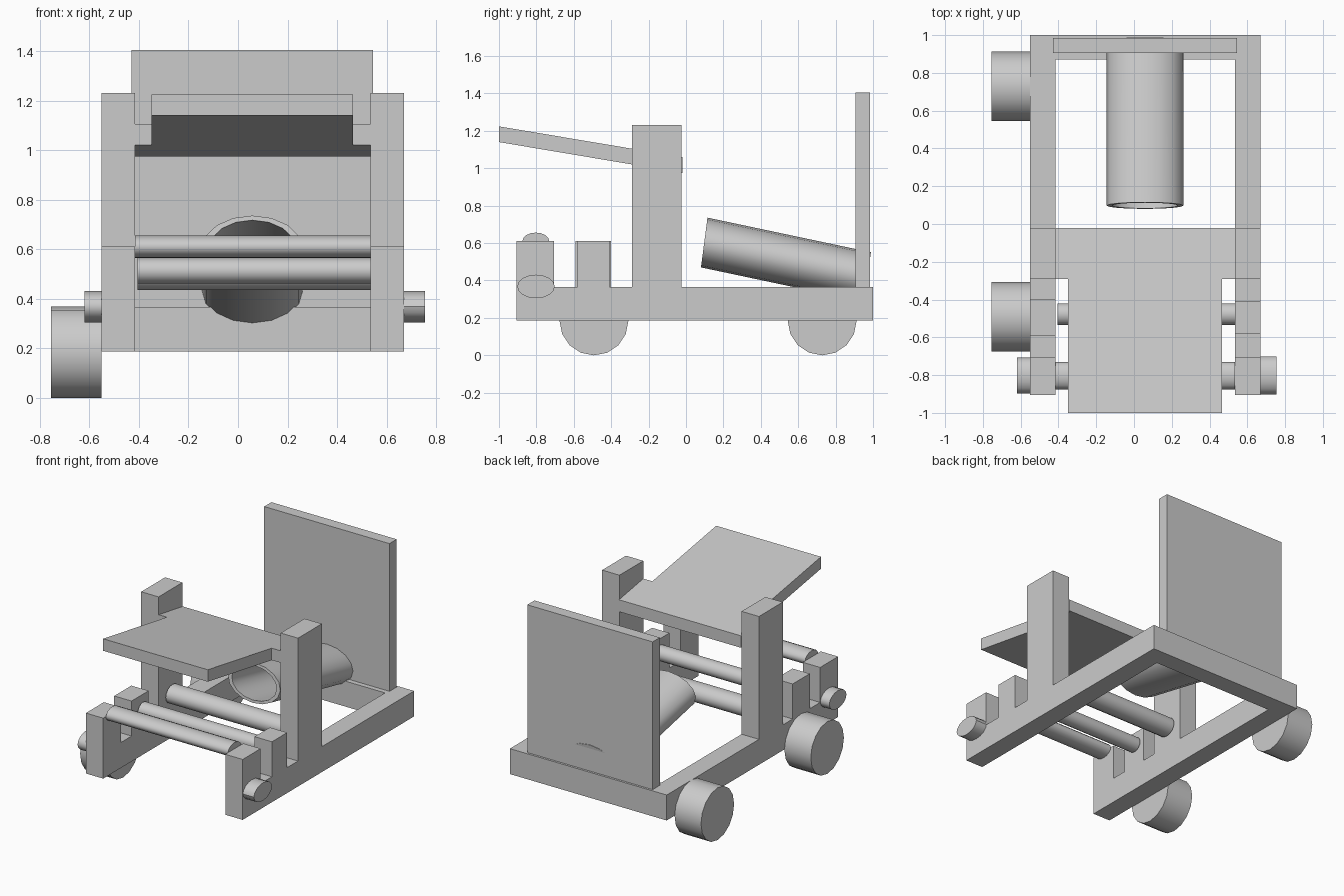
import bpy, bmesh, math
from mathutils import Vector

cube = bpy.data.objects.get("Cube")
if cube:
    bpy.data.objects.remove(cube, do_unlink=True)

grey = bpy.data.materials.new("plain grey")
grey.use_nodes = True
grey.diffuse_color = (0.6, 0.6, 0.6, 1)
grey.node_tree.nodes["Principled BSDF"].inputs["Base Color"].default_value = (0.6, 0.6, 0.6, 1)


def finish(name, bm, smooth=False):
    bmesh.ops.recalc_face_normals(bm, faces=bm.faces)
    mesh = bpy.data.meshes.new(name)
    bm.to_mesh(mesh)
    bm.free()
    mesh.materials.append(grey)
    obj = bpy.data.objects.new(name, mesh)
    bpy.context.collection.objects.link(obj)
    if smooth:
        bpy.ops.object.select_all(action="DESELECT")
        obj.select_set(True)
        bpy.context.view_layer.objects.active = obj
        bpy.ops.object.shade_smooth_by_angle(angle=math.radians(35))
    return obj


def prism(name, outline, z, height, slope=0.0):
    """Extrude a plan outline upward; slope tilts it along y."""
    bm = bmesh.new()
    face = bm.faces.new([bm.verts.new((x, y, z + slope * y)) for x, y in outline])
    up = bmesh.ops.extrude_face_region(bm, geom=[face])["geom"]
    bmesh.ops.translate(bm, vec=(0, 0, height),
                        verts=[g for g in up if isinstance(g, bmesh.types.BMVert)])
    return finish(name, bm)


def box(name, x0, x1, y0, y1, z0, z1):
    return prism(name, [(x0, y0), (x1, y0), (x1, y1), (x0, y1)], z0, z1 - z0)


def rod(name, start, end, u, v, sides=16, bore=0.0):
    """Elliptical cylinder with half-axes u and v; bore hollows the start."""
    start, end, u, v = map(Vector, (start, end, u, v))
    bm = bmesh.new()

    def ring(c, s):
        turns = [2 * math.pi * i / sides for i in range(sides)]
        return [bm.verts.new(c + s * (u * math.cos(a) + v * math.sin(a))) for a in turns]

    rings = [ring(end, 1), ring(start, 1)]
    if bore:
        rings += [ring(start, bore), ring(start.lerp(end, 0.95), bore)]
    for a, b in zip(rings, rings[1:]):
        for i in range(sides):
            j = (i + 1) % sides
            bm.faces.new((a[i], a[j], b[j], b[i]))
    bm.faces.new(rings[0])
    bm.faces.new(rings[-1])
    return finish(name, bm, smooth=True)


# U-shaped base frame, open at the front
OUT_R, IN_R, IN_L, OUT_L = -0.55, -0.415, 0.535, 0.67
FRONT, BASE, DECK = -0.905, 0.187, 0.366
prism("base_frame", [(OUT_R, FRONT), (IN_R, FRONT), (IN_R, 0.87), (IN_L, 0.87),
                     (IN_L, FRONT), (OUT_L, FRONT), (OUT_L, 1), (OUT_R, 1)],
      BASE, DECK - BASE)

# Posts on both rails
for side, x0, x1, back in (("right", OUT_R, IN_R, -0.40), ("left", IN_L, OUT_L, -0.41)):
    box(side + "_front_post", x0, x1, FRONT, -0.705, DECK, 0.612)
    box(side + "_middle_post", x0, x1, -0.99 - back, back, DECK, 0.612)
    box(side + "_tall_post", x0, x1, -0.29, -0.025, DECK, 1.23)

# Sloping roof board, wider between the tall posts
prism("roof_board", [(-0.35, -1), (0.465, -1), (0.465, -0.29), (IN_L, -0.29),
                     (IN_L, -0.02), (IN_R, -0.02), (IN_R, -0.29), (-0.35, -0.29)],
      0.972, 0.084, slope=-0.168)

# Upright back board
box("back_board", -0.43, 0.545, 0.905, 0.985, DECK, 1.405)

# Cross rods
for name, x0, y, z, ry, rz in (("front_rod", -0.415, -0.803, 0.61, 0.072, 0.046),
                               ("middle_rod", -0.405, -0.477, 0.513, 0.057, 0.052),
                               ("rear_rod", -0.405, -0.15, 0.5, 0.075, 0.065)):
    rod(name, (x0, y, z), (IN_L, y, z), (0, ry, 0), (0, 0, rz))

# Axle stubs on the outside of the front posts
for name, x0, x1, r in (("right_stub", -0.62, OUT_R, 0.095), ("left_stub", OUT_L, 0.755, 0.1)):
    rod(name, (x0, -0.802, 0.368), (x1, -0.802, 0.368), (0, r, 0), (0, 0, 0.063))

# Wheels on the right side
for name, y in (("front_wheel", -0.492), ("rear_wheel", 0.728)):
    rod(name, (-0.755, y, 0.184), (OUT_R, y, 0.184), (0, 0.184, 0), (0, 0, 0.184))

# Tilted hollow barrel resting against the back board
rod("barrel", (0.058, 0.0975, 0.603), (0.058, 0.971, 0.418),
    (0.203, 0, 0), (0, 0.0175, 0.133), bore=0.86)
